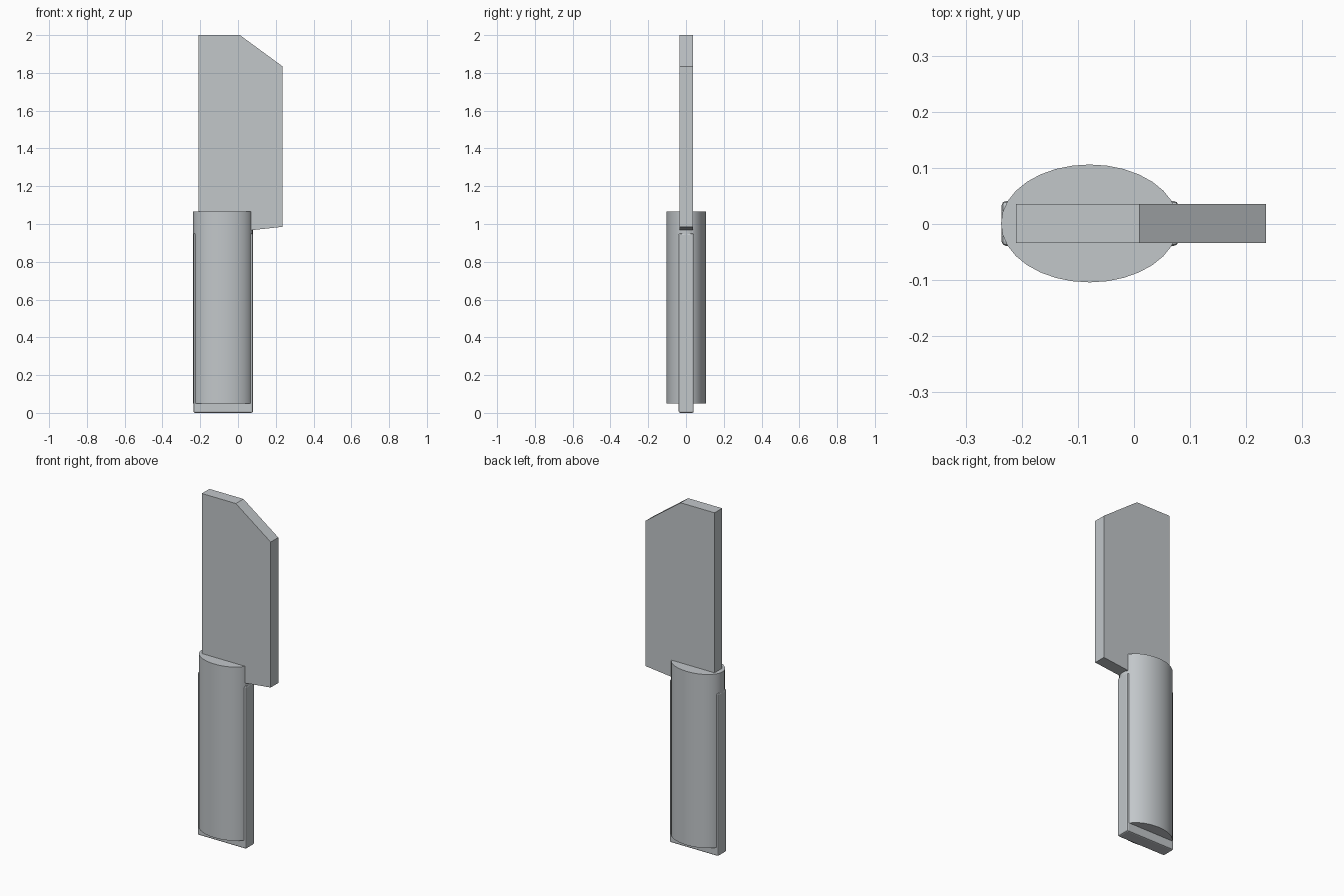
import bpy, bmesh, math

if "Cube" in bpy.data.objects:
    bpy.data.objects.remove(bpy.data.objects["Cube"])

steel = bpy.data.materials.new("grey steel")
steel.diffuse_color = (0.54, 0.57, 0.59, 1)
steel.use_nodes = True
steel.node_tree.nodes["Principled BSDF"].inputs["Base Color"].default_value = steel.diffuse_color


def prism(name, points, axis, lo, hi):
    """Extrude a closed 2D profile along z (points x,y) or y (points x,z)."""
    bm = bmesh.new()
    place = (lambda u, v, d: (u, v, d)) if axis == "z" else (lambda u, v, d: (u, d, v))
    face = bm.faces.new([bm.verts.new(place(u, v, lo)) for u, v in points])
    grown = bmesh.ops.extrude_face_region(bm, geom=[face])["geom"]
    shift = (0, 0, hi - lo) if axis == "z" else (0, hi - lo, 0)
    bmesh.ops.translate(bm, vec=shift, verts=[g for g in grown if isinstance(g, bmesh.types.BMVert)])
    bmesh.ops.recalc_face_normals(bm, faces=bm.faces)
    mesh = bpy.data.meshes.new(name)
    bm.to_mesh(mesh)
    bm.free()
    mesh.materials.append(steel)
    obj = bpy.data.objects.new(name, mesh)
    bpy.context.collection.objects.link(obj)
    return obj


# Flat blade with clipped tip and sloping heel
prism("blade", [(-0.21, 0.94), (-0.21, 2.0), (0.01, 2.0), (0.235, 1.835),
                (0.235, 0.985), (0.07, 0.967), (0.07, 0.94)], "y", -0.034, 0.036)

# Oval grip
oval = [(-0.079 + 0.158 * math.cos(math.tau * i / 32), 0.001 + 0.105 * math.sin(math.tau * i / 32))
        for i in range(32)]
grip = prism("grip", oval, "z", 0.05, 1.065)
bpy.context.view_layer.objects.active = grip
grip.select_set(True)
bpy.ops.object.shade_smooth_by_angle(angle=math.radians(35))

# Tang running through the grip, with softened edges, showing at both sides and the butt
tang = prism("tang", [(-0.236, -0.039), (0.079, -0.039), (0.079, 0.041), (-0.236, 0.041)],
             "z", 0.0, 0.95)
bevel = tang.modifiers.new("soft edges", "BEVEL")
bevel.width = 0.008
bevel.segments = 2
